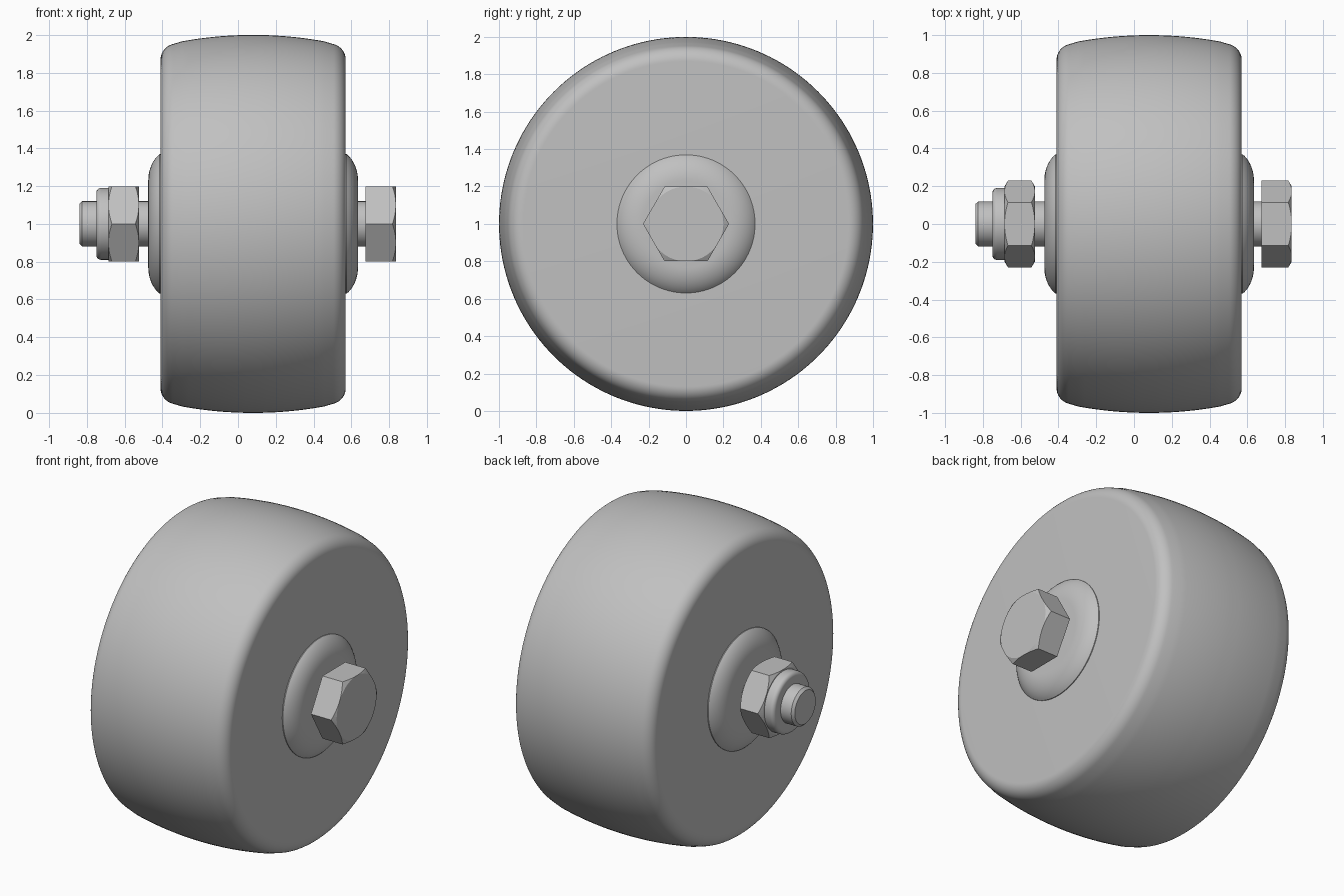
import bpy
import bmesh
from math import sin, cos, pi, radians, sqrt
from mathutils import Matrix, Vector

if "Cube" in bpy.data.objects:
    bpy.data.objects.remove(bpy.data.objects["Cube"], do_unlink=True)

AXLE_Z = 1.0
MID = 0.08          # wheel centre along the axle

grey = bpy.data.materials.new("light grey")
grey.use_nodes = True
colour = (0.53, 0.53, 0.53, 1)
grey.diffuse_color = colour
grey.node_tree.nodes["Principled BSDF"].inputs["Base Color"].default_value = colour


def finish(name, bm, smooth=True):
    bmesh.ops.recalc_face_normals(bm, faces=bm.faces)
    mesh = bpy.data.meshes.new(name)
    bm.to_mesh(mesh)
    bm.free()
    mesh.materials.append(grey)
    obj = bpy.data.objects.new(name, mesh)
    bpy.context.collection.objects.link(obj)
    obj.location.z = AXLE_Z
    if smooth:
        bpy.ops.object.select_all(action="DESELECT")
        obj.select_set(True)
        bpy.context.view_layer.objects.active = obj
        bpy.ops.object.shade_smooth_by_angle(angle=radians(30))
    return obj


def lathe(name, profile, steps=128, smooth=True):
    """Spin (x, radius) points about the axle; both ends close on the axis."""
    pts = [(profile[0][0], 0)] + profile + [(profile[-1][0], 0)]
    bm = bmesh.new()
    verts = [bm.verts.new((x, 0, r)) for x, r in pts]
    edges = [bm.edges.new(pair) for pair in zip(verts, verts[1:])]
    bmesh.ops.spin(bm, geom=verts + edges, axis=(1, 0, 0), cent=(0, 0, 0),
                   angle=2 * pi, steps=steps)
    bmesh.ops.remove_doubles(bm, verts=bm.verts, dist=1e-5)
    return finish(name, bm, smooth)


def arc(cx, cr, ax, ar, a0, a1, n=12):
    """Elliptical arc in (x, radius); angles in degrees."""
    angles = [radians(a0 + (a1 - a0) * i / n) for i in range(n + 1)]
    return [(cx + ax * cos(a), cr + ar * sin(a)) for a in angles]


def mirrored(half):
    """Reflect a profile half, ordered rim to middle, across the wheel centre."""
    return half + [(2 * MID - x, r) for x, r in reversed(half)]


def hexagon(name, x0, x1, chamfer_left, chamfer_right):
    """Hex prism whose corners are trimmed by a chamfered disc."""
    bm = bmesh.new()
    turn = Matrix.Rotation(pi / 2, 4, "Y")
    bmesh.ops.create_cone(bm, cap_ends=True, segments=6, radius1=0.23,
                          radius2=0.23, depth=x1 - x0, matrix=turn)
    # corners point along y
    corner = max(bm.verts, key=lambda v: v.co.y)
    if abs(corner.co.z) > 0.01:
        bmesh.ops.rotate(bm, verts=bm.verts, matrix=Matrix.Rotation(pi / 6, 3, "X"))
    bmesh.ops.translate(bm, verts=bm.verts, vec=Vector(((x0 + x1) / 2, 0, 0)))
    prism = finish(name, bm, smooth=False)

    left = [(x0 - 0.01, 0.183), (x0 + 0.03, 0.25)] if chamfer_left else [(x0 - 0.01, 0.25)]
    right = [(x1 - 0.03, 0.25), (x1 + 0.01, 0.183)] if chamfer_right else [(x1 + 0.01, 0.25)]
    cutter = lathe(name + "_cutter", left + right, 96, smooth=False)
    cutter.hide_render = True
    cutter.hide_set(True)
    cut = prism.modifiers.new("corner chamfer", "BOOLEAN")
    cut.operation = "INTERSECT"
    cut.solver = "EXACT"
    cut.object = cutter
    # bake the trim, then drop the cutter
    bpy.context.view_layer.update()
    graph = bpy.context.evaluated_depsgraph_get()
    prism.data = bpy.data.meshes.new_from_object(prism.evaluated_get(graph))
    prism.modifiers.clear()
    bpy.data.objects.remove(cutter, do_unlink=True)
    return prism


# Crowned wheel with rounded shoulders
shoulder = arc(MID - 0.40, 0.87, 0.09, 0.085, 180, 102)
crown_r = 2.1
crown = []
for i in range(1, 13):
    d = 0.41 * (1 - i / 12)
    crown.append((MID - d, 1 - crown_r + sqrt(crown_r ** 2 - d ** 2)))
lathe("wheel", mirrored(shoulder + crown[:-1]), 160)

# Domed hub showing on both wheel faces
lathe("hub", mirrored(arc(MID - 0.415, 0.23, 0.14, 0.17, 180, 125)), 96)

# Axle bolt: shaft with a chamfered tip, and a hex head
lathe("bolt_shaft", [(-0.84, 0.105), (-0.825, 0.12), (0.70, 0.12)], 64)
hexagon("bolt_head", 0.675, 0.835, False, True)

# Lock nut: hex body and round collar
hexagon("nut", -0.685, -0.525, True, True)
lathe("nut_collar", arc(-0.725, 0.165, 0.025, 0.025, 180, 90, 6) + [(-0.67, 0.19)], 64)
